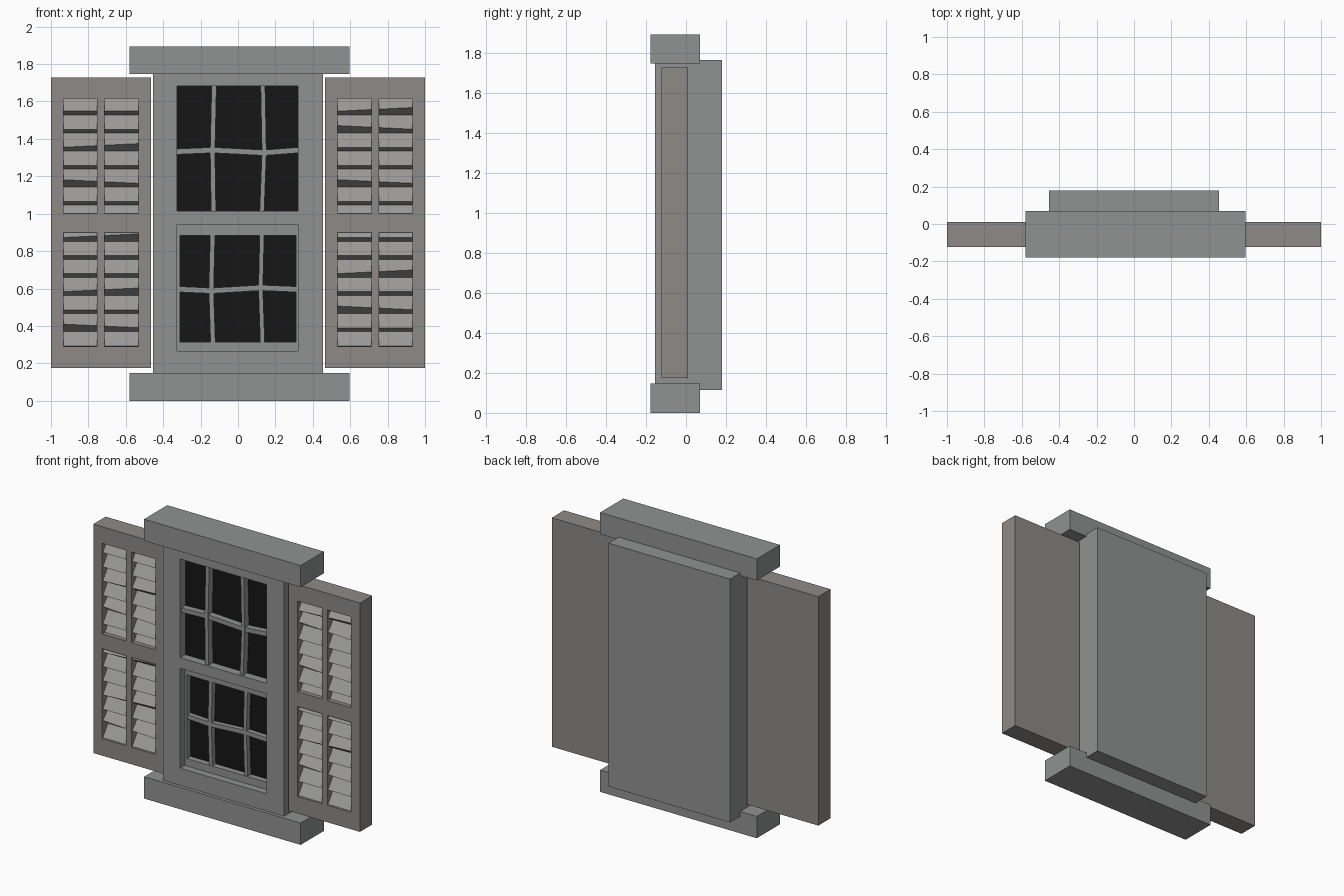
import bpy, bmesh
from mathutils import Vector

if "Cube" in bpy.data.objects:
    bpy.data.objects.remove(bpy.data.objects["Cube"])


def material(name, rgb):
    m = bpy.data.materials.new(name)
    m.diffuse_color = (*rgb, 1)
    m.use_nodes = True
    m.node_tree.nodes["Principled BSDF"].inputs["Base Color"].default_value = m.diffuse_color
    return m


STONE = material("stone_grey", (0.28, 0.29, 0.285))
WOOD = material("shutter_grey", (0.27, 0.255, 0.245))
SLAT = material("slat_grey", (0.32, 0.315, 0.31))
GLASS = material("dark_glass", (0.008, 0.008, 0.008))


def finish(name, bm, mat):
    bmesh.ops.recalc_face_normals(bm, faces=bm.faces[:])
    me = bpy.data.meshes.new(name)
    bm.to_mesh(me)
    bm.free()
    me.materials.append(mat)
    ob = bpy.data.objects.new(name, me)
    bpy.context.collection.objects.link(ob)
    return ob


def prism(name, outline, y0, y1, mat):
    """Outline in x, z pushed from y0 to y1."""
    bm = bmesh.new()
    f = bm.faces.new([bm.verts.new((x, y0, z)) for x, z in outline])
    r = bmesh.ops.extrude_face_region(bm, geom=[f], use_keep_orig=True)
    for v in r["geom"]:
        if isinstance(v, bmesh.types.BMVert):
            v.co.y = y1
    return finish(name, bm, mat)


def box(name, x0, x1, y0, y1, z0, z1, mat):
    return prism(name, [(x0, z0), (x1, z0), (x1, z1), (x0, z1)], y0, y1, mat)


def pocketed(name, xs, zs, y0, y1, pockets, mat):
    """Solid panel on an x/z grid; pockets maps (column, row) to floor y."""
    bm = bmesh.new()
    grid = [[bm.verts.new((x, y0, z)) for z in zs] for x in xs]
    cells = {}
    for i in range(len(xs) - 1):
        for j in range(len(zs) - 1):
            cells[i, j] = bm.faces.new((grid[i][j], grid[i + 1][j],
                                        grid[i + 1][j + 1], grid[i][j + 1]))
    r = bmesh.ops.extrude_face_region(bm, geom=list(cells.values()), use_keep_orig=True)
    for v in r["geom"]:
        if isinstance(v, bmesh.types.BMVert):
            v.co.y = y1
    for key, floor in pockets.items():
        old = cells[key]
        corners = old.verts[:]
        deep = [bm.verts.new((v.co.x, floor, v.co.z)) for v in corners]
        bm.faces.remove(old)
        bm.faces.new(deep)
        for k in range(4):
            n = (k + 1) % 4
            bm.faces.new((corners[k], corners[n], deep[n], deep[k]))
    return finish(name, bm, mat)


def bar(name, pts, half, upright, y0, y1):
    """Slightly crooked glazing bar following x, z points."""
    off = Vector((half, 0)) if upright else Vector((0, half))
    pts = [Vector(p) for p in pts]
    outline = [p + off for p in pts] + [p - off for p in reversed(pts)]
    return prism(name, [tuple(p) for p in outline], y0, y1, STONE)


# Sill, lintel and the main body with its two window pockets
box("sill", -0.58, 0.595, -0.178, 0.07, 0, 0.148, STONE)
box("lintel", -0.58, 0.595, -0.178, 0.07, 1.747, 1.894, STONE)
pocketed("window_body", [-0.455, -0.325, 0.322, 0.455],
         [0.115, 0.265, 0.942, 1.014, 1.683, 1.765],
         -0.155, 0.179, {(1, 1): -0.05, (1, 3): -0.09}, STONE)

# Recessed lower sash
pocketed("lower_sash", [-0.325, -0.31, 0.31, 0.322], [0.265, 0.315, 0.883, 0.942],
         -0.105, -0.05, {(1, 1): -0.055}, STONE)

# Glass
box("upper_glass", -0.325, 0.322, -0.1, -0.09, 1.014, 1.683, GLASS)
box("lower_glass", -0.31, 0.31, -0.065, -0.055, 0.315, 0.883, GLASS)

# Crooked glazing bars
for name, y0, y1, left, right, cross in (
    ("upper", -0.145, -0.095,
     [(-0.128, 1.683), (-0.136, 1.335), (-0.131, 1.014)],
     [(0.133, 1.683), (0.14, 1.328), (0.128, 1.014)],
     [(-0.325, 1.332), (-0.136, 1.34), (0.139, 1.326), (0.322, 1.34)]),
    ("lower", -0.1, -0.06,
     [(-0.136, 0.883), (-0.143, 0.592), (-0.134, 0.315)],
     [(0.128, 0.883), (0.121, 0.6), (0.131, 0.315)],
     [(-0.31, 0.596), (-0.143, 0.588), (0.121, 0.604), (0.31, 0.596)]),
):
    bar(name + "_left_bar", left, 0.013, True, y0, y1)
    bar(name + "_right_bar", right, 0.012, True, y0, y1)
    bar(name + "_cross_bar", cross, 0.015, False, y0 + 0.002, y1)

# Shutters: pocketed frames with overlapping louvre slats, some bent at one end
PITCH, LIFT = 0.0965, 0.02
BENT = {-1: {2: 1, 4: 0, 7: 1, 10: 1, 12: 0},   # slat number: 0 left end, 1 right end
        1: {0: 1, 1: 0, 4: 0, 9: 1, 11: 0}}
for side, label in ((-1, "left"), (1, "right")):
    xs = sorted(side * x for x in (0.464, 0.533, 0.714, 0.755, 0.934, 1.0))
    zs = [0.175, 0.29, 0.9, 1.0, 1.615, 1.727]
    holes = {(i, j): -0.04 for i in (1, 3) for j in (1, 3)}
    pocketed(label + "_shutter_frame", xs, zs, -0.122, 0.01, holes, WOOD)

    bm = bmesh.new()
    for k in range(14):
        low = 1.528 - PITCH * k
        ends = []
        for end, x in enumerate((xs[1] - 0.005, xs[4] + 0.005)):
            lift = LIFT if BENT[side].get(k) == end else 0
            ends.append([bm.verts.new((x, y, z)) for y, z in (
                (-0.06, low + PITCH), (-0.114, low + 0.02 + lift), (-0.06, low))])
        a, b = ends
        bm.faces.new(a)
        bm.faces.new(b)
        for i in range(3):
            n = (i + 1) % 3
            bm.faces.new((a[i], a[n], b[n], b[i]))
    finish(label + "_shutter_slats", bm, SLAT)
